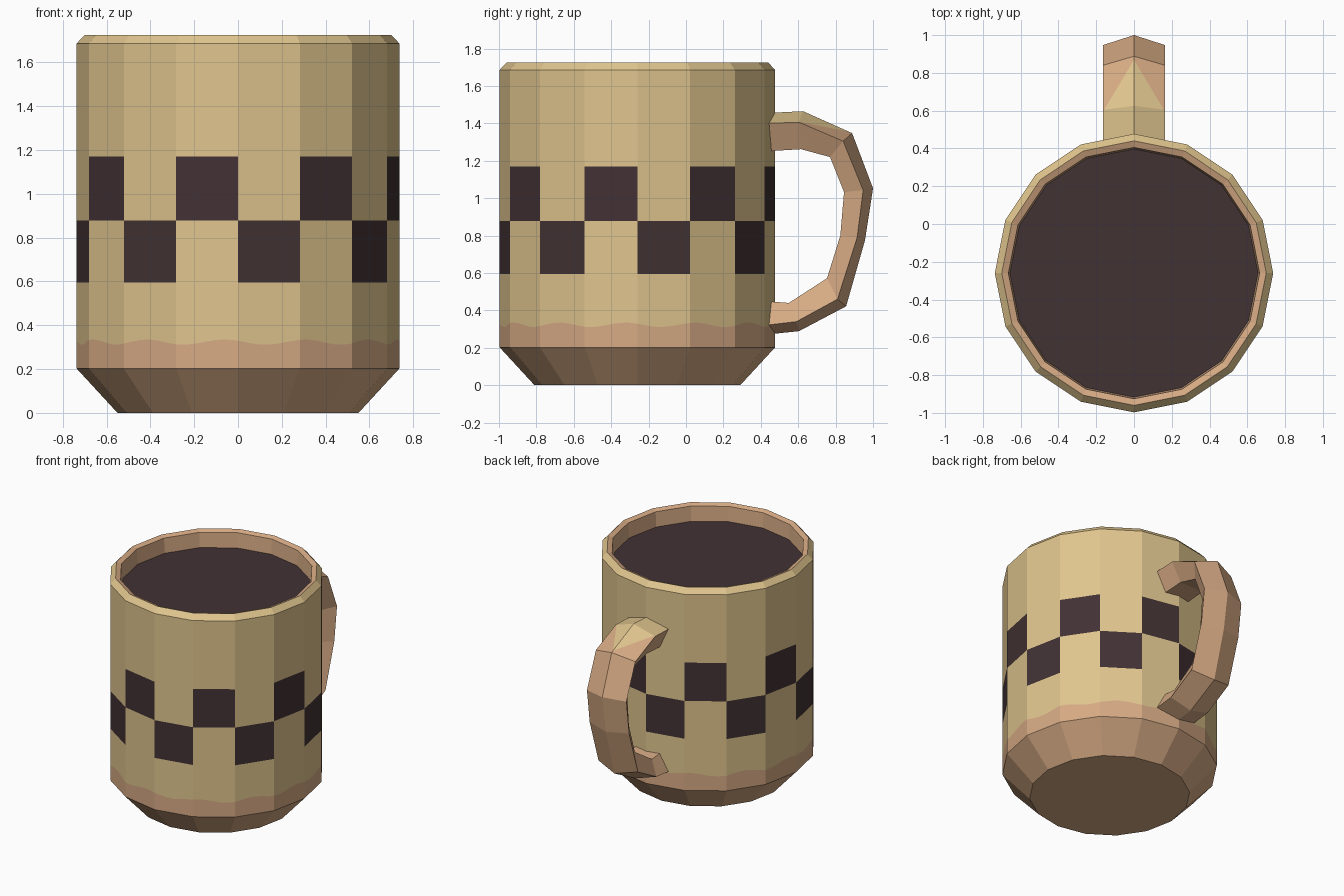
import bpy, bmesh, math
from mathutils import Vector

if "Cube" in bpy.data.objects:
    bpy.data.objects.remove(bpy.data.objects["Cube"])

SIDES, CY, R = 16, -0.26, 0.737


def material(name, rgb):
    m = bpy.data.materials.new(name)
    lin = [((c / 255 + 0.055) / 1.055) ** 2.4 for c in rgb]
    m.diffuse_color = (*lin, 1)
    m.use_nodes = True
    m.node_tree.nodes["Principled BSDF"].inputs["Base Color"].default_value = m.diffuse_color
    return m


CREAM, TAN, DARK = 0, 1, 2
MATS = [material("cream_glaze", (224, 197, 142)),
        material("tan_clay", (214, 170, 132)),
        material("dark_coffee", (66, 50, 52))]


def finish(bm, name):
    bmesh.ops.remove_doubles(bm, verts=bm.verts, dist=0.0002)
    bmesh.ops.recalc_face_normals(bm, faces=bm.faces)
    me = bpy.data.meshes.new(name)
    bm.to_mesh(me)
    bm.free()
    for m in MATS:
        me.materials.append(m)
    ob = bpy.data.objects.new(name, me)
    bpy.context.collection.objects.link(ob)
    return ob


def face(bm, pts, mat):
    f = bm.faces.new([bm.verts.new(p) for p in pts])
    f.material_index = mat
    return f


def rim_point(t, r, z):
    """Point on the 16-sided outline; t counts facets, fractions lie on the flat."""
    k = math.floor(t)
    a, b = (2 * math.pi * i / SIDES for i in (k, k + 1))
    p = Vector((math.cos(a), math.sin(a), 0)).lerp(
        Vector((math.cos(b), math.sin(b), 0)), t - k) * r
    return (p.x, p.y + CY, z)


def panel(bm, t0, t1, lo, hi, mat):
    face(bm, [rim_point(t0, *lo), rim_point(t1, *lo),
              rim_point(t1, *hi), rim_point(t0, *hi)], mat)


def wave(t):
    """Wavy lower edge of the glaze."""
    a = 2 * math.pi * t / SIDES
    return 0.323 + 0.012 * math.cos(12 * (a + math.radians(5)))


# Mug body: base bevel, clay band, glaze, two checker rows, rim
bm = bmesh.new()
for k in range(SIDES):
    odd = k % 2
    rows = [((0.55, 0), (R, 0.203), TAN),
            ((R, 0.594), (R, 0.879), CREAM if odd else DARK),
            ((R, 0.879), (R, 1.169), DARK if odd else CREAM),
            ((R, 1.169), (R, 1.685), CREAM),
            ((R, 1.685), (0.70, 1.725), CREAM),
            ((0.70, 1.725), (0.665, 1.712), TAN),
            ((0.665, 1.712), (0.657, 1.60), TAN)]
    for lo, hi, mat in rows:
        panel(bm, k, k + 1, lo, hi, mat)
    for j in range(6):
        t0, t1 = k + j / 6, k + (j + 1) / 6 - 1e-9
        w0, w1 = wave(t0), wave(t1)
        a, b = rim_point(t0, R, w0), rim_point(t1, R, w1)
        face(bm, [rim_point(t0, R, 0.203), rim_point(t1, R, 0.203), b, a], TAN)
        face(bm, [a, b, rim_point(t1, R, 0.594), rim_point(t0, R, 0.594)], CREAM)
face(bm, [rim_point(k, 0.55, 0) for k in range(SIDES)], TAN)
face(bm, [rim_point(k, 0.657, 1.60) for k in range(SIDES)], DARK)
finish(bm, "mug_body")

# Handle: five-sided section (outer ridge, two sides, flat inside) along a curve
outer = [(.42, 1.455), (.626, 1.465), (.888, 1.348), (1, 1.053),
         (.957, .775), (.856, .422), (.604, .289), (.42, .27)]
side = [(.42, 1.40), (.604, 1.406), (.84, 1.305), (.947, 1.043),
        (.915, .79), (.81, .46), (.59, .34), (.42, .32)]
inner = [(.42, 1.25), (.615, 1.262), (.77, 1.22), (.845, 1.032),
         (.825, .80), (.754, .572), (.55, .44), (.42, .45)]
bm = bmesh.new()
rings = [[bm.verts.new(p) for p in ((0, *o), (.165, *s), (.10, *i), (-.10, *i), (-.165, *s))]
         for o, s, i in zip(outer, side, inner)]
top = {1: [], -1: []}
for n, (a, b) in enumerate(zip(rings, rings[1:])):
    for i in range(5):
        j = (i + 1) % 5
        f = bm.faces.new((a[i], a[j], b[j], b[i]))
        f.material_index = TAN
        if n < 2 and i in (0, 4):
            f.material_index = CREAM
            top[1 if i == 0 else -1].append(f)
bm.faces.new(rings[0]).material_index = TAN
bm.faces.new(rings[-1]).material_index = TAN

# Pointed patch of glaze on top of the handle
for s, faces in top.items():
    geom = set(faces)
    for f in faces:
        geom.update(f.verts)
        geom.update(f.edges)
    bmesh.ops.bisect_plane(bm, geom=list(geom), plane_co=(0, .87, 0),
                           plane_no=(1.68 * s, 1, 0))
for f in bm.faces:
    c = f.calc_center_median()
    if f.material_index == CREAM and c.y > .87 - 1.68 * abs(c.x):
        f.material_index = TAN
finish(bm, "handle")
